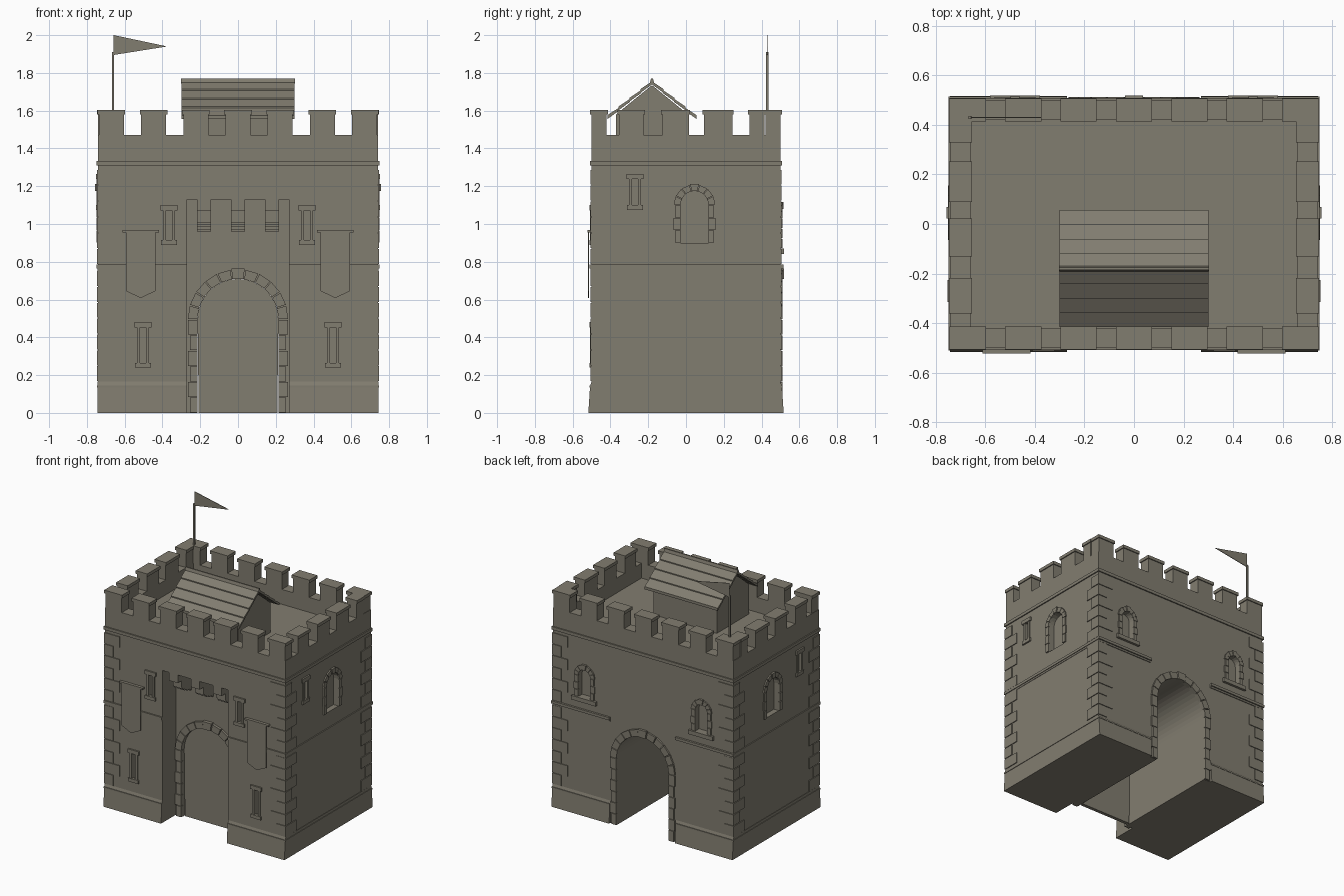
import bpy, bmesh, math

if "Cube" in bpy.data.objects:
    bpy.data.objects.remove(bpy.data.objects["Cube"])

stone = bpy.data.materials.new("weathered stone")
stone.diffuse_color = (0.222, 0.205, 0.162, 1)
stone.use_nodes = True
stone.node_tree.nodes["Principled BSDF"].inputs["Base Color"].default_value = stone.diffuse_color

HX, HY = 0.74, 0.5          # half width and half depth of the building
RECESS = -0.16              # depth of the gate bay behind the front wall
SPRING, R_GATE = 0.495, 0.215
DECK = 1.36

# Each wall maps (along, outward, up) to world space
WALLS = {
    "front": lambda u, d, z: (u, -HY - d, z),
    "back": lambda u, d, z: (u, HY + d, z),
    "right": lambda u, d, z: (HX + d, u, z),
    "left": lambda u, d, z: (-HX - d, u, z),
}


def prism(bm, pts, d0, d1, wall="front"):
    """Extrude an (along, up) outline from depth d0 to d1 on a wall."""
    f = WALLS[wall]
    a = [bm.verts.new(f(u, d0, z)) for u, z in pts]
    b = [bm.verts.new(f(u, d1, z)) for u, z in pts]
    n = len(pts)
    faces = [bm.faces.new(a), bm.faces.new(b[::-1])]
    for i in range(n):
        j = (i + 1) % n
        faces.append(bm.faces.new((a[j], a[i], b[i], b[j])))
    bmesh.ops.recalc_face_normals(bm, faces=faces)


def rect(u0, u1, z0, z1):
    return [(u0, z0), (u1, z0), (u1, z1), (u0, z1)]


def box(bm, x0, x1, y0, y1, z0, z1):
    prism(bm, rect(x0, x1, z0, z1), -HY - y0, -HY - y1)


def arch(c, r, z0, spring, n=16):
    """Round-headed outline."""
    arc = [(c + r * math.cos(math.pi * i / n), spring + r * math.sin(math.pi * i / n))
           for i in range(n + 1)]
    return [(c + r, z0)] + arc + [(c - r, z0)]


def finish(name, bm):
    me = bpy.data.meshes.new(name)
    bm.to_mesh(me)
    bm.free()
    me.materials.append(stone)
    ob = bpy.data.objects.new(name, me)
    bpy.context.collection.objects.link(ob)
    return ob


def stone_arch(bm, wall, c, r, t, z0, spring, d0, d1, n, rows):
    """Toothed jamb stones with a ring of wedge stones above."""
    h = (spring - z0) / rows
    for s in (-1, 1):
        for i in range(rows):
            w = t * (1 if i % 2 else 0.8)
            u = sorted((c + s * r, c + s * (r + w)))
            prism(bm, rect(*u, z0 + i * h + 0.002, z0 + (i + 1) * h - 0.002), d0, d1, wall)
    for i in range(n):
        a, b = math.pi * (i + 0.04) / n, math.pi * (i + 0.96) / n
        key = 1.12 if i == n // 2 else 1
        pts = [(c + q * math.cos(g), spring + q * math.sin(g))
               for q, g in ((r, a), (r + t * key, a), (r + t * key, b), (r, b))]
        prism(bm, pts, d0, d1 + (0.006 if key > 1 else 0), wall)


def loop_frame(bm, wall, c, z0, z1):
    """Narrow arrow-slit surround."""
    prism(bm, rect(c - 0.045, c + 0.045, z1 - 0.028, z1), -0.01, 0.012, wall)
    prism(bm, rect(c - 0.042, c + 0.042, z0, z0 + 0.025), -0.01, 0.012, wall)
    for s in (-1, 1):
        u = sorted((c + s * 0.015, c + s * 0.032))
        prism(bm, rect(*u, z0 + 0.025, z1 - 0.028), -0.01, 0.008, wall)


# Wall position tables for the openings
LOOPS = [(w, c, z0, z1) for w, c, z0, z1 in (
    ("front", -0.365, 0.89, 1.10), ("front", 0.365, 0.89, 1.10),
    ("front", -0.503, 0.24, 0.48), ("front", 0.503, 0.24, 0.48),
    ("right", -0.27, 1.075, 1.265), ("left", -0.27, 1.075, 1.265))]
WINDOWS = [("right", 0.045, 0.075, 0.9, 1.1), ("left", 0.045, 0.075, 0.9, 1.1),
           ("back", 0.48, 0.05, 0.87, 1.03), ("back", -0.48, 0.05, 0.87, 1.03)]

# Main block with vaulted passage
bm = bmesh.new()
outline = [(-HX, 0), (-HX, DECK), (HX, DECK), (HX, 0)] + arch(0, R_GATE, 0, SPRING, 24)
prism(bm, outline, RECESS, -2 * HY)
block = finish("gatehouse_block", bm)

# Front towers and the overhanging wall between them
bm = bmesh.new()
prism(bm, [(-HX, 0), (-0.27, 0), (-0.27, 1.13), (0.27, 1.13), (0.27, 0), (HX, 0),
           (HX, DECK), (-HX, DECK)], RECESS, 0)
towers = finish("front_towers", bm)

# Shallow window openings
bm = bmesh.new()
for w, c, z0, z1 in LOOPS:
    prism(bm, rect(c - 0.015, c + 0.015, z0 + 0.02, z1 - 0.02), -0.04, 0.03, w)
for w, c, r, z0, spring in WINDOWS:
    prism(bm, arch(c, r, z0, spring, 10), -0.04, 0.03, w)
cutter = finish("window_cutter", bm)
cutter.hide_render = True
cutter.hide_viewport = True
cutter.display_type = 'WIRE'
for ob in (block, towers):
    m = ob.modifiers.new("window openings", 'BOOLEAN')
    m.operation, m.solver, m.object = 'DIFFERENCE', 'EXACT', cutter

# Window surrounds
bm = bmesh.new()
for args in LOOPS:
    loop_frame(bm, *args)
for w, c, r, z0, spring in WINDOWS:
    stone_arch(bm, w, c, r, 0.035, z0, spring, -0.01, 0.01, 7, 3)
    if w == "back":
        prism(bm, rect(c - 0.1, c + 0.1, z0 - 0.03, z0), -0.01, 0.018, w)
finish("window_surrounds", bm)

# Gate arches front and back, and the gate itself
bm = bmesh.new()
stone_arch(bm, "front", 0, R_GATE, 0.05, 0, SPRING, RECESS - 0.02, RECESS + 0.02, 11, 6)
stone_arch(bm, "back", 0, R_GATE, 0.05, 0, SPRING, -0.02, 0.012, 11, 6)
finish("gate_arch_stones", bm)
bm = bmesh.new()
prism(bm, [(0.208, 0)] + arch(0, 0.214, SPRING, SPRING)[1:-1] + [(-0.208, 0)],
      RECESS - 0.04, RECESS - 0.015)
finish("gate", bm)

# Rounded stepped corbels under the overhang
bm = bmesh.new()
for c in (-0.18, 0, 0.18):
    u0, u1 = c - 0.036, c + 0.036
    prism(bm, rect(u0, u1, 1.07, 1.13), RECESS, 0)
    prism(bm, rect(u0, u1, 1.02, 1.07), RECESS, -0.045)
    for i in range(5):
        d = -0.05 - 0.11 * (1 - math.cos(math.pi / 2 * (i + 0.5) / 5))
        prism(bm, rect(u0, u1, 1.02 - 0.012 * (i + 1), 1.02 - 0.012 * i), RECESS, d)
finish("corbels", bm)

# Battered plinth, one on each side of the passage
bm = bmesh.new()
for s in (-1, 1):
    prof = [(-0.517, 0), (0.517, 0), (0.508, 0.14), (0.5, 0.165), (-0.5, 0.165), (-0.508, 0.14)]
    prism(bm, prof, -0.47, 0.003, "right" if s > 0 else "left")
    x = sorted((s * 0.27, s * 0.747))
    box(bm, *x, -0.511, 0.511, 0.135, 0.145)
finish("plinth", bm)

# String courses
bm = bmesh.new()
for s in (-1, 1):
    x = sorted((s * 0.27, s * 0.748))
    box(bm, *x, -0.51, 0.515, 0.765, 0.785)
    x = sorted((s * 0.27, s * 0.743))
    box(bm, *x, -0.505, 0.506, 0.752, 0.765)
box(bm, -0.748, 0.748, -0.509, 0.509, 1.31, 1.333)
finish("string_courses", bm)

# Alternating corner stones
bm = bmesh.new()
for sx in (-1, 1):
    for sy in (-1, 1):
        for z0, n in ((0.168, 7), (0.788, 6)):
            for i in range(n):
                lx, ly = (0.12, 0.07) if i % 2 else (0.07, 0.12)
                x = sorted((sx * (HX - lx), sx * (HX + 0.006)))
                y = sorted((sy * (HY - ly), sy * (HY + 0.006)))
                box(bm, *x, *y, z0 + i * 0.084, z0 + i * 0.084 + 0.079)
finish("corner_stones", bm)

# Parapet wall around the deck
bm = bmesh.new()
T = 0.08
for s in (-1, 1):
    box(bm, -HX, HX, *sorted((s * HY, s * (HY - T))), DECK - 0.02, 1.47)
    box(bm, *sorted((s * HX, s * (HX - T))), -HY + T, HY - T, DECK - 0.02, 1.47)
finish("parapet", bm)

# Merlons with capstones
bm = bmesh.new()


def merlon(x0, x1, y0, y1):
    box(bm, x0, x1, y0, y1, 1.47, 1.585)
    e = 0.007
    box(bm, x0 - e, x1 + e, y0 - e, y1 + e, 1.58, 1.603)


for i in range(7):
    c = (i - 3) * 0.2235
    for s in (-1, 1):
        merlon(c - 0.066, c + 0.066, *sorted((s * HY, s * (HY - T))))
for y0, y1 in ((-0.355, -0.225), (-0.125, 0.015), (0.095, 0.245), (0.335, 0.415)):
    for s in (-1, 1):
        merlon(*sorted((s * HX, s * (HX - T))), y0, y1)
finish("merlons", bm)

# Roof hut: gabled body
bm = bmesh.new()
RY, RZ = -0.18, 1.755
prism(bm, [(-0.37, DECK - 0.01), (0.01, DECK - 0.01), (0.01, 1.58), (RY, 1.735), (-0.37, 1.58)],
      -1.0, -0.48, "right")
finish("roof_hut", bm)

# Hut roof: overlapping board courses and a ridge cap
bm = bmesh.new()
for s in (-1, 1):
    for i in range(4):
        a, b = i / 4, (i + 1.06) / 4
        y = [RY + s * 0.233 * t for t in (a, b)]
        z = [RZ - 0.185 * t for t in (a, b)]
        prism(bm, [(y[0], z[0] - 0.016), (y[0], z[0]), (y[1], z[1] + 0.008), (y[1], z[1] - 0.012)],
              -HX - 0.3, -HX + 0.3, "right")
prism(bm, [(RY - 0.012, RZ - 0.012), (RY + 0.012, RZ - 0.012), (RY + 0.005, 1.77), (RY - 0.005, 1.77)],
      -HX - 0.302, -HX + 0.302, "right")
finish("hut_roof", bm)

# Flag pole and pennant
bm = bmesh.new()
prism(bm, arch(-0.662, 0.006, 1.35, 1.905, 6), -0.936, -0.924)
finish("flag_pole", bm)
bm = bmesh.new()
prism(bm, [(-0.658, 1.895), (-0.375, 1.94), (-0.658, 2.0)], -0.932, -0.928)
finish("pennant", bm)

# Hanging banners with their rods
bm = bmesh.new()
for c in (-0.515, 0.515):
    prism(bm, [(c - 0.078, 0.645), (c, 0.608), (c + 0.078, 0.645), (c + 0.078, 0.955),
               (c - 0.078, 0.955)], 0.014, 0.02)
    prism(bm, rect(c - 0.097, c + 0.097, 0.955, 0.967), 0, 0.022)
finish("banners", bm)
